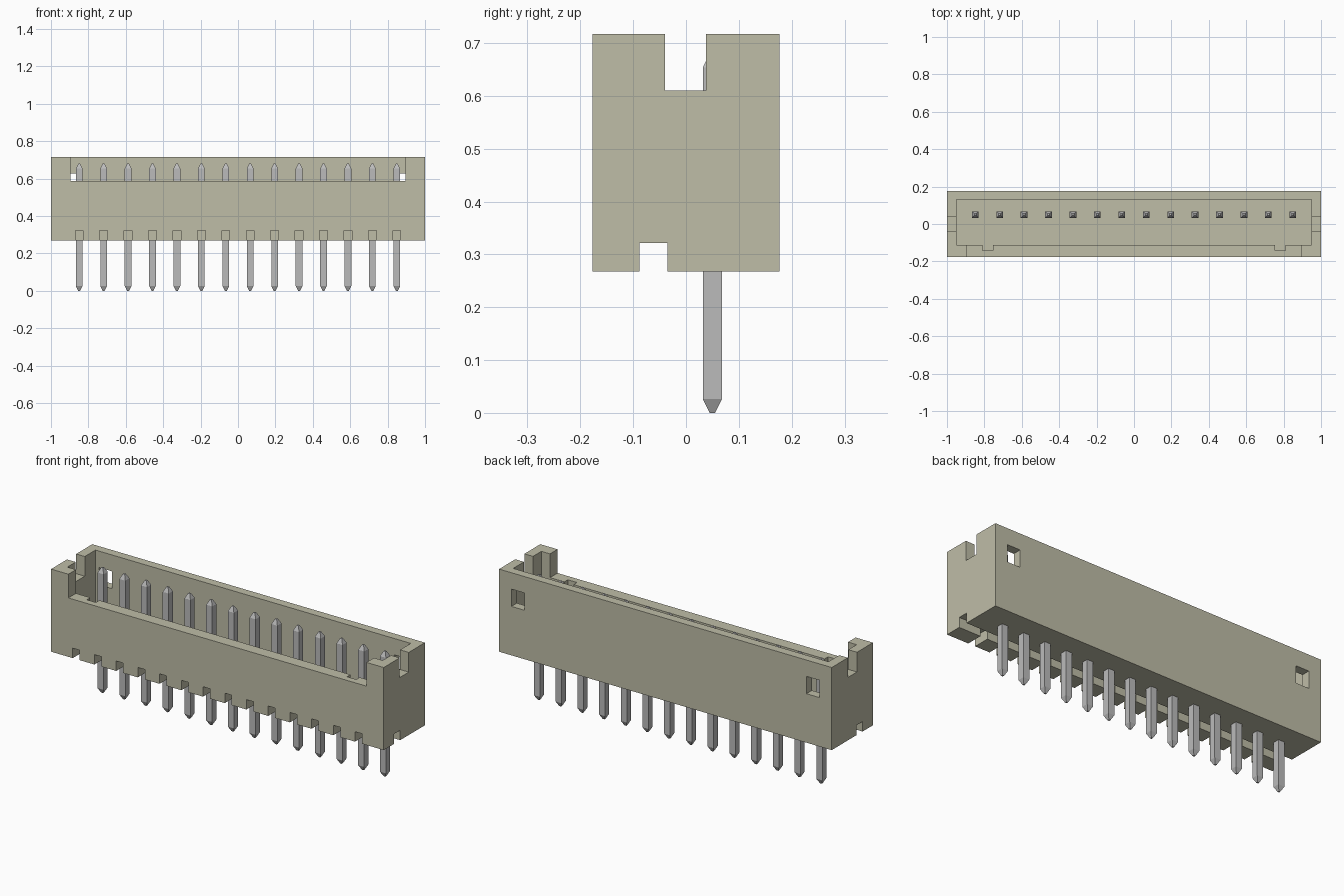
import bpy, bmesh

cube = bpy.data.objects.get("Cube")
if cube:
    bpy.data.objects.remove(cube, do_unlink=True)


def material(name, rgb, metallic=0.0):
    m = bpy.data.materials.new(name)
    m.use_nodes = True
    m.diffuse_color = (*rgb, 1)
    m.node_tree.nodes["Principled BSDF"].inputs["Base Color"].default_value = (*rgb, 1)
    return m


BEIGE = material("beige plastic", (0.52, 0.51, 0.39))
GREY = material("grey metal", (0.50, 0.50, 0.50))


def add_object(name, bm, mat):
    bmesh.ops.recalc_face_normals(bm, faces=bm.faces[:])
    mesh = bpy.data.meshes.new(name)
    bm.to_mesh(mesh)
    bm.free()
    mesh.materials.append(mat)
    ob = bpy.data.objects.new(name, mesh)
    bpy.context.collection.objects.link(ob)
    return ob


def box(name, x, y, z, mat=BEIGE):
    """Box from (min, max) pairs on each axis."""
    bm = bmesh.new()
    bmesh.ops.create_cube(bm, size=1)
    for v in bm.verts:
        v.co = [r[0] if c < 0 else r[1] for c, r in zip(v.co, (x, y, z))]
    return add_object(name, bm, mat)


def cut(target, x, y, z):
    """Subtract a box from the target."""
    cutter = box("cutter", x, y, z)
    cutter.hide_render = True
    mod = target.modifiers.new("cut", "BOOLEAN")
    mod.operation = "DIFFERENCE"
    mod.solver = "EXACT"
    mod.object = cutter
    bpy.context.view_layer.objects.active = target
    bpy.ops.object.modifier_apply(modifier=mod.name)
    bpy.data.objects.remove(cutter, do_unlink=True)


PIN_COUNT, PITCH, PIN_Y = 14, 0.1306, 0.05
BOTTOM, TOP, FLOOR = 0.268, 0.717, 0.38
pin_xs = [(i - (PIN_COUNT - 1) / 2) * PITCH for i in range(PIN_COUNT)]

# Housing with its open cavity and lowered front wall
housing = box("housing", (-1, 1), (-0.177, 0.177), (BOTTOM, TOP))
cut(housing, (-0.948, 0.948), (-0.112, 0.13), (FLOOR, 0.8))
cut(housing, (-0.896, 0.896), (-0.25, -0.05), (0.588, 0.8))

for s in (-1, 1):
    def span(a, b):
        return tuple(sorted((s * a, s * b)))
    # End wall notch, keying slot in the front wall, window in the back wall
    cut(housing, span(0.9, 1.1), (-0.04, 0.038), (0.61, 0.8))
    cut(housing, span(0.755, 0.81), (-0.142, 0), (FLOOR, 0.8))
    cut(housing, span(0.848, 0.926), (0.08, 0.25), (0.534, 0.628))

# Groove along the underside, with a vent to the front at each pin
cut(housing, (-1.1, 1.1), (-0.088, -0.035), (0.2, 0.322))
for x in pin_xs:
    cut(housing, (x - 0.021, x + 0.021), (-0.25, -0.06), (0.2, 0.322))

# Square pins with tapered ends: (height, half width)
profile = [(0, 0.005), (0.026, 0.018), (0.654, 0.018), (0.68, 0.005)]
for i, x in enumerate(pin_xs):
    bm = bmesh.new()
    rings = [[bm.verts.new((x + h * a, PIN_Y + h * b, z))
              for a, b in ((-1, -1), (1, -1), (1, 1), (-1, 1))]
             for z, h in profile]
    for lo, hi in zip(rings, rings[1:]):
        for k in range(4):
            n = (k + 1) % 4
            bm.faces.new((lo[k], lo[n], hi[n], hi[k]))
    bm.faces.new(rings[0][::-1])
    bm.faces.new(rings[-1])
    add_object(f"pin_{i + 1}", bm, GREY)
